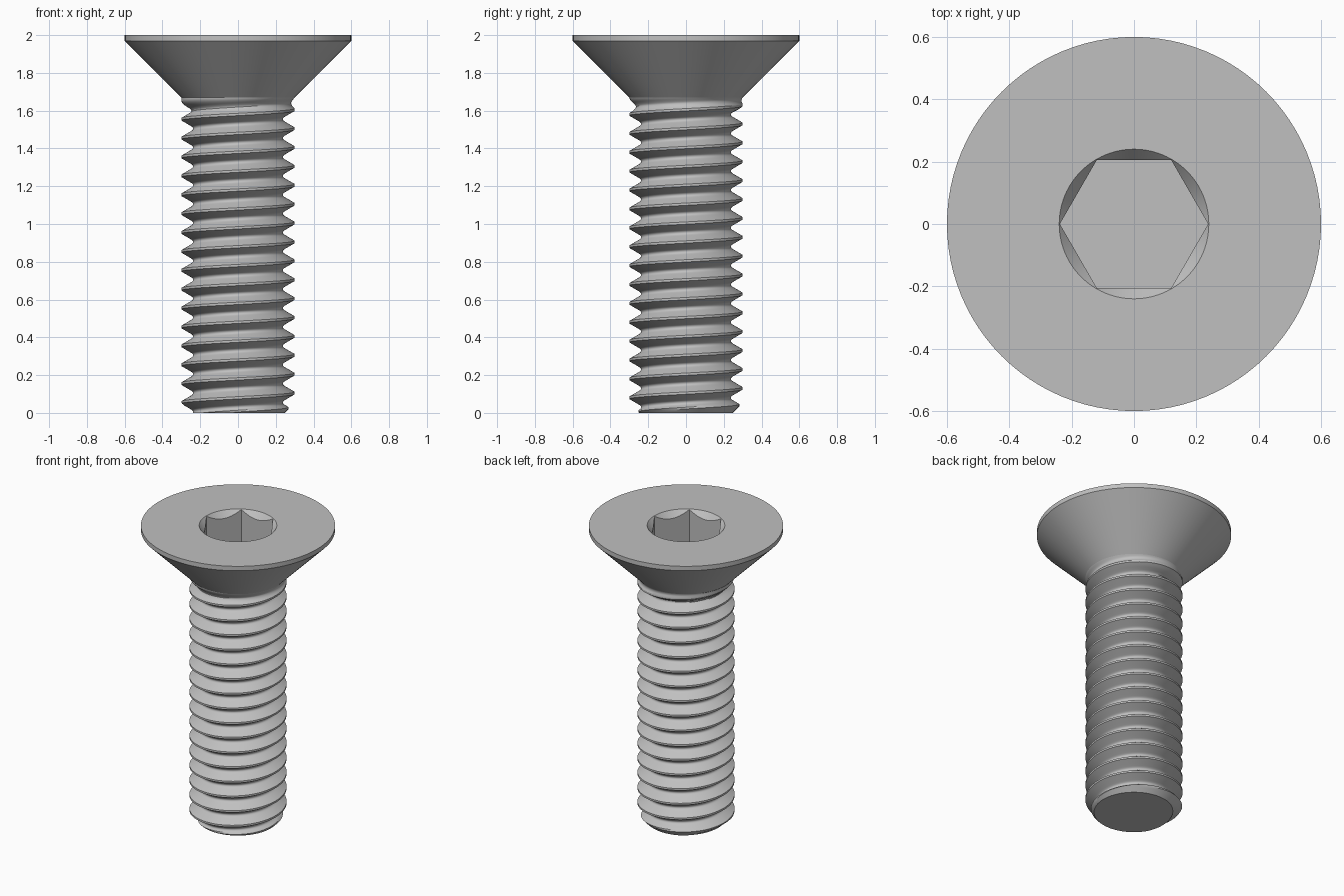
import bpy, bmesh, math

cube = bpy.data.objects.get("Cube")
if cube:
    bpy.data.objects.remove(cube, do_unlink=True)

SEGMENTS = 96
PITCH = 0.1
CREST, NECK_Z, TOP_Z = 0.3, 1.67, 2.0
CREST_START = 0.005       # height of the crest at +x
# Half a thread tooth: fraction of pitch from the crest, depth of cut
TOOTH = [(0, 0), (0.0625, 0), (0.16, 0.017), (0.25, 0.0325), (0.34, 0.048),
         (0.39, 0.056), (0.44, 0.0605), (0.5, 0.062)]

steel = bpy.data.materials.new("steel grey")
steel.use_nodes = True
grey = (0.53, 0.53, 0.53, 1)
steel.diffuse_color = grey
steel.node_tree.nodes["Principled BSDF"].inputs["Base Color"].default_value = grey


def make_object(name, bm):
    bmesh.ops.remove_doubles(bm, verts=bm.verts, dist=0.0001)
    bmesh.ops.recalc_face_normals(bm, faces=bm.faces)
    mesh = bpy.data.meshes.new(name)
    bm.to_mesh(mesh)
    bm.free()
    mesh.materials.append(steel)
    obj = bpy.data.objects.new(name, mesh)
    bpy.context.collection.objects.link(obj)
    bpy.ops.object.select_all(action='DESELECT')
    obj.select_set(True)
    bpy.context.view_layer.objects.active = obj
    bpy.ops.object.shade_smooth_by_angle(angle=math.radians(30))
    return obj


def polar(bm, radius, angle, z):
    return bm.verts.new((radius * math.cos(angle), radius * math.sin(angle), z))


def cut_depth(fraction):
    f = min(fraction % 1, 1 - fraction % 1)
    for (f0, d0), (f1, d1) in zip(TOOTH, TOOTH[1:]):
        if f <= f1:
            return d0 + (d1 - d0) * (f - f0) / (f1 - f0)
    return TOOTH[-1][1]


def thread_radius(turn, z):
    runout = max(0, min(1, (NECK_Z - z) / 0.08))
    radius = CREST - runout * cut_depth((z - CREST_START) / PITCH - turn)
    return min(radius, 0.247 + z)    # chamfered tip


# Threaded shank: one tooth profile swept up a right-handed helix
rows = [f for f, d in TOOTH] + [1 - f for f, d in reversed(TOOTH[1:-1])]
bm = bmesh.new()
columns = []
for a in range(-3 * SEGMENTS, 19 * SEGMENTS):
    turn = a / SEGMENTS
    column = []
    for f in rows:
        z = max(0, min(NECK_Z, CREST_START + PITCH * (turn + f)))
        column.append(polar(bm, thread_radius(turn, z), math.tau * turn, z))
    columns.append(column)
for a in range(len(columns) - SEGMENTS - 1):
    here = columns[a] + [columns[a + SEGMENTS][0]]
    ahead = columns[a + 1] + [columns[a + 1 + SEGMENTS][0]]
    for p in range(len(rows)):
        quad = (here[p], ahead[p], ahead[p + 1], here[p + 1])
        if max(v.co.z for v in quad) - min(v.co.z for v in quad) > 1e-6:
            bm.faces.new(quad)
bmesh.ops.remove_doubles(bm, verts=bm.verts, dist=0.0001)
# Flat tip
tip_edges = [e for e in bm.edges if e.is_boundary and all(v.co.z < 1e-5 for v in e.verts)]
bmesh.ops.contextual_create(bm, geom=tip_edges)
bmesh.ops.delete(bm, geom=[v for v in bm.verts if not v.link_faces], context='VERTS')
make_object("threaded_shank", bm)

# Countersunk head with a chamfered hexagonal socket
APOTHEM, SOCKET_R, SOCKET_DEPTH = 0.206, 0.24, 0.24


def hex_radius(angle):
    side = math.pi / 3
    return APOTHEM / math.cos(angle % side - side / 2)


def chamfer_z(angle):
    return TOP_Z - 1.2 * (SOCKET_R - hex_radius(angle))


head_rings = [
    lambda t: (CREST, NECK_Z),
    lambda t: (0.6, 1.97),
    lambda t: (0.6, TOP_Z),
    lambda t: (SOCKET_R, TOP_Z),
    lambda t: (hex_radius(t), chamfer_z(t)),
    lambda t: (hex_radius(t), TOP_Z - SOCKET_DEPTH),
]
bm = bmesh.new()
angles = [math.tau * i / SEGMENTS for i in range(SEGMENTS)]
loops = []
for ring in head_rings:
    loop = []
    for t in angles:
        radius, z = ring(t)
        loop.append(polar(bm, radius, t, z))
    loops.append(loop)
for low, high in zip(loops, loops[1:]):
    for i in range(SEGMENTS):
        j = (i + 1) % SEGMENTS
        bm.faces.new((low[i], low[j], high[j], high[i]))
bm.faces.new(loops[-1])
make_object("countersunk_head", bm)
